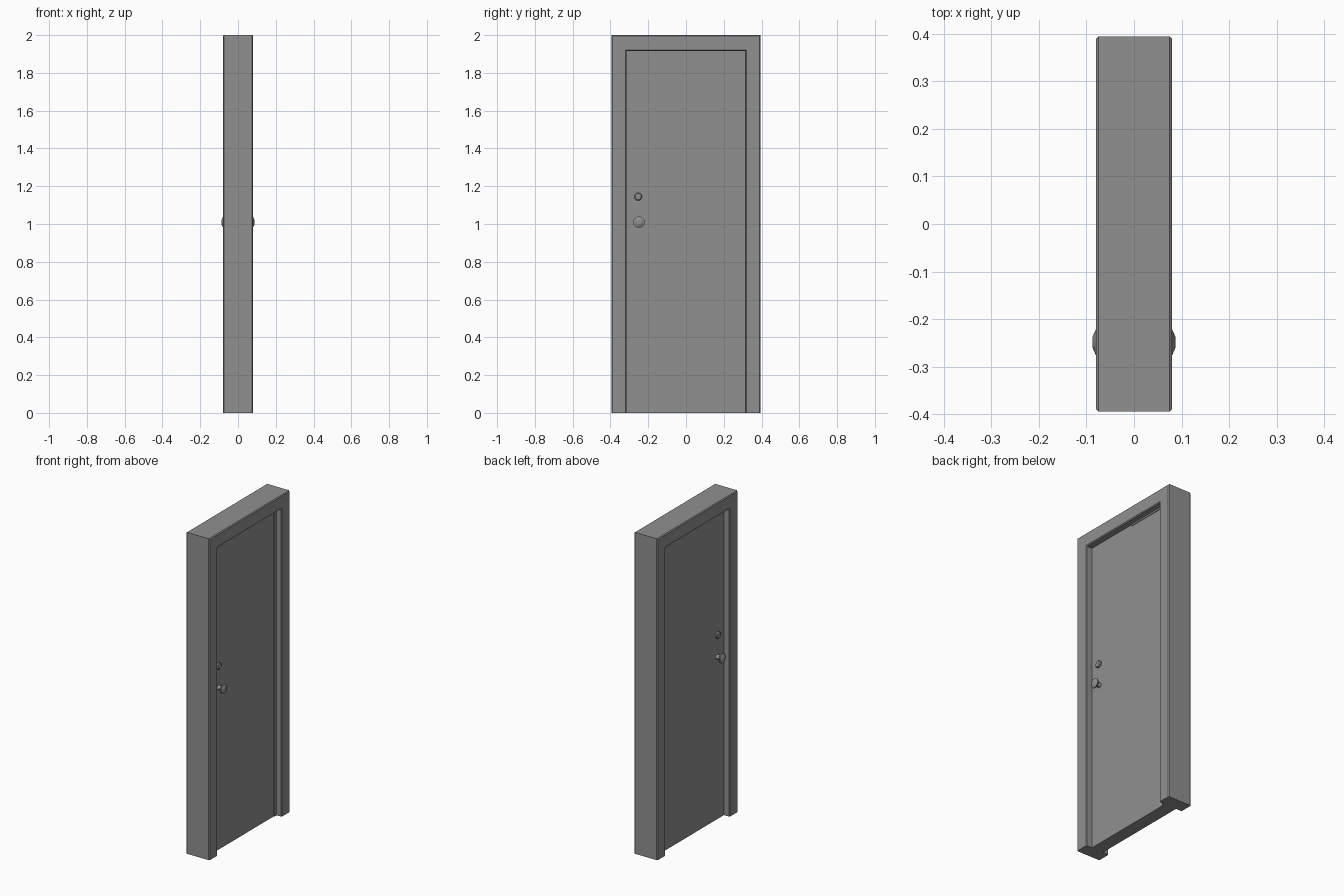
import bpy, bmesh, math
from mathutils import Matrix, Vector

cube = bpy.data.objects.get("Cube")
if cube:
    bpy.data.objects.remove(cube)

grey = bpy.data.materials.new("plain grey")
grey.use_nodes = True
colour = (0.28, 0.28, 0.28, 1)
grey.diffuse_color = colour
grey.node_tree.nodes["Principled BSDF"].inputs["Base Color"].default_value = colour

HALF_DEPTH, HALF_WIDTH, HEIGHT = 0.08, 0.395, 2.0
OPEN_Y, OPEN_Z, FACE = 0.315, 1.915, 0.04
LOCK_Y = -0.253


def finish(name, bm, mirror=False):
    bmesh.ops.recalc_face_normals(bm, faces=bm.faces)
    mesh = bpy.data.meshes.new(name)
    bm.to_mesh(mesh)
    bm.free()
    mesh.materials.append(grey)
    obj = bpy.data.objects.new(name, mesh)
    bpy.context.collection.objects.link(obj)
    if mirror:
        obj.modifiers.new("both_sides", 'MIRROR').use_axis = (True, False, False)
    return obj


def box(name, low, high):
    bm = bmesh.new()
    size = Vector(high) - Vector(low)
    centre = (Vector(high) + Vector(low)) / 2
    bmesh.ops.create_cube(bm, size=1, matrix=Matrix.Translation(centre) @ Matrix.Diagonal(size).to_4x4())
    return finish(name, bm)


def turned(name, y, z, profile, sides=16):
    """Revolve (radius, x) points around an axis along x, on both sides of the door."""
    bm = bmesh.new()
    rings = []
    for r, x in profile:
        angles = [2 * math.pi * i / sides for i in range(sides)]
        rings.append([bm.verts.new((x, y + r * math.cos(a), z + r * math.sin(a))) for a in angles])
    for a, b in zip(rings, rings[1:]):
        for i in range(sides):
            j = (i + 1) % sides
            bm.faces.new((a[i], a[j], b[j], b[i]))
    bm.faces.new(rings[0])
    bm.faces.new(rings[-1])
    return finish(name, bm, mirror=True)


# Frame: one arch outline pushed through the wall, long edges chamfered
bm = bmesh.new()
outline = [(-HALF_WIDTH, 0), (-HALF_WIDTH, HEIGHT), (HALF_WIDTH, HEIGHT), (HALF_WIDTH, 0),
           (OPEN_Y, 0), (OPEN_Y, OPEN_Z), (-OPEN_Y, OPEN_Z), (-OPEN_Y, 0)]
face = bm.faces.new([bm.verts.new((-HALF_DEPTH, y, z)) for y, z in outline])
out = bmesh.ops.extrude_face_region(bm, geom=[face])
moved = [v for v in out["geom"] if isinstance(v, bmesh.types.BMVert)]
bmesh.ops.translate(bm, verts=moved, vec=(2 * HALF_DEPTH, 0, 0))
bmesh.ops.recalc_face_normals(bm, faces=bm.faces)
rims = [e for e in bm.edges
        if abs(e.verts[0].co.x - e.verts[1].co.x) < 1e-5 and max(v.co.z for v in e.verts) > 0.01]
bmesh.ops.bevel(bm, geom=rims, offset=0.005, segments=1, affect='EDGES')
finish("door_frame", bm)

# Door leaf: grid of rails and stiles with four sunken panels
y_cuts = [-OPEN_Y, -0.207, -0.057, 0.051, 0.199, OPEN_Y]
z_cuts = [0, 0.22, 0.845, 1.10, 1.81, OPEN_Z]
bm = bmesh.new()
grid = [[bm.verts.new((FACE, y, z)) for z in z_cuts] for y in y_cuts]
panels = []
for i in range(5):
    for j in range(5):
        f = bm.faces.new((grid[i][j], grid[i + 1][j], grid[i + 1][j + 1], grid[i][j + 1]))
        if i % 2 and j % 2:
            panels.append(f)
border = [e for e in bm.edges if e.is_boundary]
bmesh.ops.inset_individual(bm, faces=panels, thickness=0.017, depth=-0.018)
out = bmesh.ops.extrude_edge_only(bm, edges=border)
for v in out["geom"]:
    if isinstance(v, bmesh.types.BMVert):
        v.co.x = 0
finish("door_leaf", bm, mirror=True)

# Thin stops on the hinge side and the head
box("hinge_stop", (0, 0.294, 0), (FACE + 0.005, OPEN_Y, OPEN_Z))
box("head_stop", (0, 0.03, 1.905), (FACE + 0.004, OPEN_Y, OPEN_Z))

# Lock plate with a bevelled rim
bm = bmesh.new()
corners = [(-0.283, 0.885), (-0.223, 0.885), (-0.223, 1.053), (-0.283, 1.053)]
plate = bm.faces.new([bm.verts.new((FACE, y, z)) for y, z in corners])
bmesh.ops.inset_individual(bm, faces=[plate], thickness=0.008, depth=0.008)
finish("lock_plate", bm, mirror=True)

# Knob and deadbolt
turned("door_knob", LOCK_Y + 0.004, 1.01,
       [(0.015, FACE), (0.013, 0.06), (0.029, 0.072), (0.03, 0.079), (0.012, 0.087)])
turned("deadbolt", LOCK_Y, 1.145, [(0.021, FACE), (0.021, 0.048), (0.016, 0.052)])
